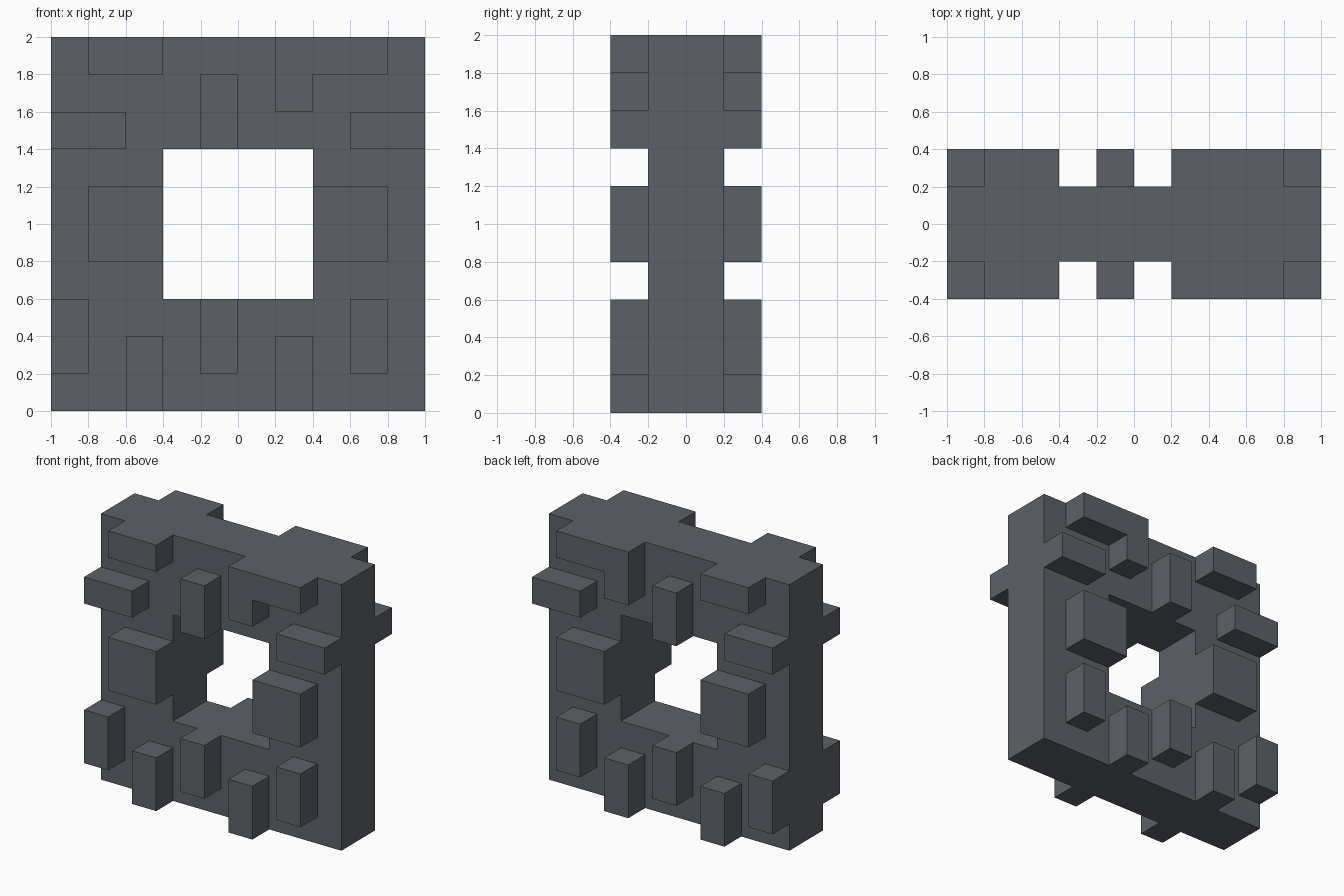
import bpy, bmesh

if "Cube" in bpy.data.objects:
    bpy.data.objects.remove(bpy.data.objects["Cube"])

U = 0.2  # grid unit; the wall is 10 x 10 units

# Raised blocks as (left, bottom, right, top) in grid units
BLOCKS = [
    (1, 9, 3, 10), (6, 9, 9, 10), (6, 8, 7, 9),   # top edge blocks
    (4, 7, 5, 9),                                 # block over the opening
    (0, 7, 2, 8), (8, 7, 10, 8),                  # upper side bars
    (1, 4, 3, 6), (7, 4, 9, 6),                   # square blocks beside the opening
    (0, 1, 1, 3), (4, 1, 5, 3), (8, 1, 9, 3),     # upright blocks, raised
    (2, 0, 3, 2), (6, 0, 7, 2),                   # upright blocks, at the foot
]
OPENING = (3, 3, 7, 7)


def inside(rect, i, k):
    return rect[0] <= i < rect[2] and rect[1] <= k < rect[3]


# Solid cells: the square frame two layers thick, the blocks on both faces
solid = set()
for i in range(10):
    for k in range(10):
        if not inside(OPENING, i, k):
            solid |= {(i, -1, k), (i, 0, k)}
        if any(inside(b, i, k) for b in BLOCKS):
            solid |= {(i, -2, k), (i, 1, k)}

# Outer skin only, so that frame and blocks form one clean shell
bm = bmesh.new()
for cell in solid:
    for axis in range(3):
        for side in (0, 1):
            near = list(cell)
            near[axis] += 2 * side - 1
            if tuple(near) in solid:
                continue
            a, b = (axis + 1) % 3, (axis + 2) % 3
            corners = []
            for da, db in ((0, 0), (1, 0), (1, 1), (0, 1)):
                p = list(cell)
                p[axis] += side
                p[a] += da
                p[b] += db
                corners.append(bm.verts.new(((p[0] - 5) * U, p[1] * U, p[2] * U)))
            bm.faces.new(corners if side else corners[::-1])
bmesh.ops.remove_doubles(bm, verts=bm.verts, dist=0.001)

mesh = bpy.data.meshes.new("block_frame")
bm.to_mesh(mesh)
bm.free()

# Dark grey finish
grey = bpy.data.materials.new("slate_grey")
grey.diffuse_color = (0.107, 0.120, 0.136, 1)
grey.use_nodes = True
grey.node_tree.nodes["Principled BSDF"].inputs["Base Color"].default_value = grey.diffuse_color
mesh.materials.append(grey)
frame = bpy.data.objects.new("block_frame", mesh)
bpy.context.collection.objects.link(frame)
